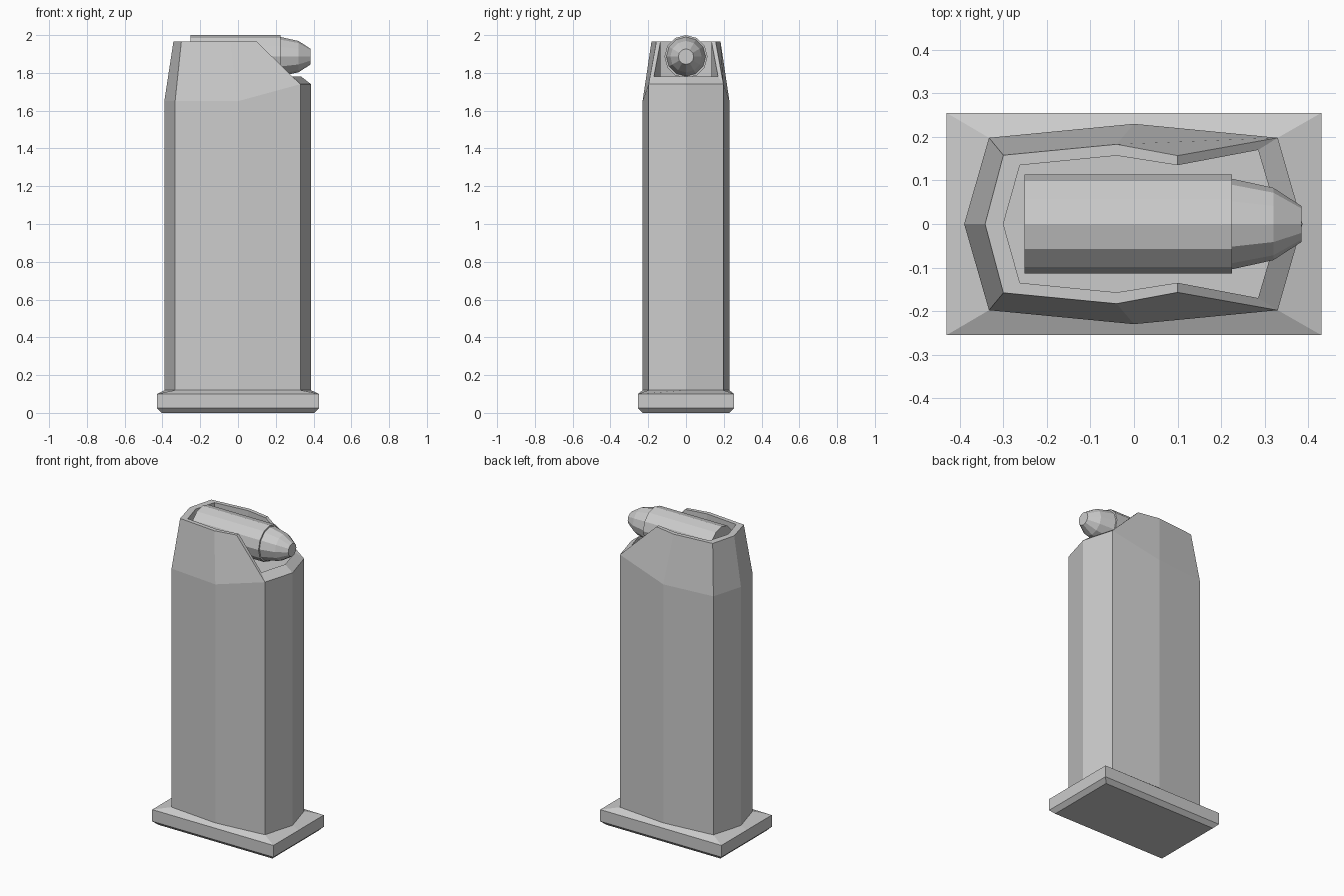
import bpy
import math

if "Cube" in bpy.data.objects:
    bpy.data.objects.remove(bpy.data.objects["Cube"])

# half outlines (y >= 0) are listed back tip -> front tip
def mirrored(half):
    """Close a half outline by mirroring its off-axis points across y = 0."""
    return half + [(x, -y, z) for x, y, z in reversed(half) if y > 0]

def loft(name, rings, cap_start=True, cap_end=True):
    n = len(rings[0])
    verts = [p for r in rings for p in r]
    faces = []
    for k in range(len(rings) - 1):
        a, b = k * n, (k + 1) * n
        for i in range(n):
            j = (i + 1) % n
            faces.append((a + j, a + i, b + i, b + j))
    if cap_start:
        faces.append(tuple(range(n)))
    if cap_end:
        last = (len(rings) - 1) * n
        faces.append(tuple(last + i for i in reversed(range(n))))
    mesh = bpy.data.meshes.new(name)
    mesh.from_pydata(verts, [], faces)
    mesh.validate()
    obj = bpy.data.objects.new(name, mesh)
    bpy.context.collection.objects.link(obj)
    return obj

# magazine body: straight column, tapered shoulder, cut-away front lip, hollow top
column = [(-.39, 0), (-.333, .198), (0, .23), (.33, .198), (.387, 0)]
inner = [(-.30, 0), (-.262, .135), (-.04, .157), (.10, .135), (.285, .17), (.335, 0)]
FLOOR = 1.76

def six(pts, zs):
    return mirrored([(x, y, z) for (x, y), z in zip(pts, zs)])

# the front corner is doubled so that the lip can slope down into it
outer6 = column[:3] + [column[3], column[3], column[4]]
rim6 = [(-.342, 0), (-.30, .158), (-.04, .183), (.10, .157), (.33, .198), (.387, 0)]
body = loft("magazine_body", [
    six(outer6, [.11] * 6),
    six(outer6, [1.65] * 3 + [1.74] * 3),
    six(rim6, [1.965] * 4 + [1.74] * 2),
    six(inner, [1.965] * 4 + [1.78] * 2),
    six(inner, [FLOOR] * 6),
])
# weld the doubled corner points
import bmesh
bm = bmesh.new()
bm.from_mesh(body.data)
bmesh.ops.remove_doubles(bm, verts=bm.verts, dist=1e-5)
bmesh.ops.recalc_face_normals(bm, faces=bm.faces)
bm.to_mesh(body.data)
bm.free()

# base plate: rectangular, bevelled below and sloping up to the column
def rect(hx, hy, z):
    return mirrored([(-hx, 0, z), (-hx, hy, z), (0, hy, z), (hx, hy, z), (hx, 0, z)])

loft("base_plate", [
    rect(.405, .23, 0),
    rect(.43, .255, .025),
    rect(.43, .255, .10),
    mirrored([(x, y, .12) for x, y in column]),
])

# top round: twelve-sided case and stepped bullet lying along x
def revolve(name, profile, z, sides=12):
    rings = [[(x, r * math.sin(2 * math.pi * i / sides),
               z + r * math.cos(2 * math.pi * i / sides)) for i in range(sides)]
             for x, r in profile]
    obj = loft(name, rings)
    b = bmesh.new()
    b.from_mesh(obj.data)
    bmesh.ops.recalc_face_normals(b, faces=b.faces)
    b.to_mesh(obj.data)
    b.free()
    return obj

AXIS = 1.886
revolve("cartridge_case", [(-.252, .114), (.225, .114)], AXIS)
revolve("bullet", [(.20, .104), (.225, .104), (.32, .083), (.385, .041)], AXIS)
